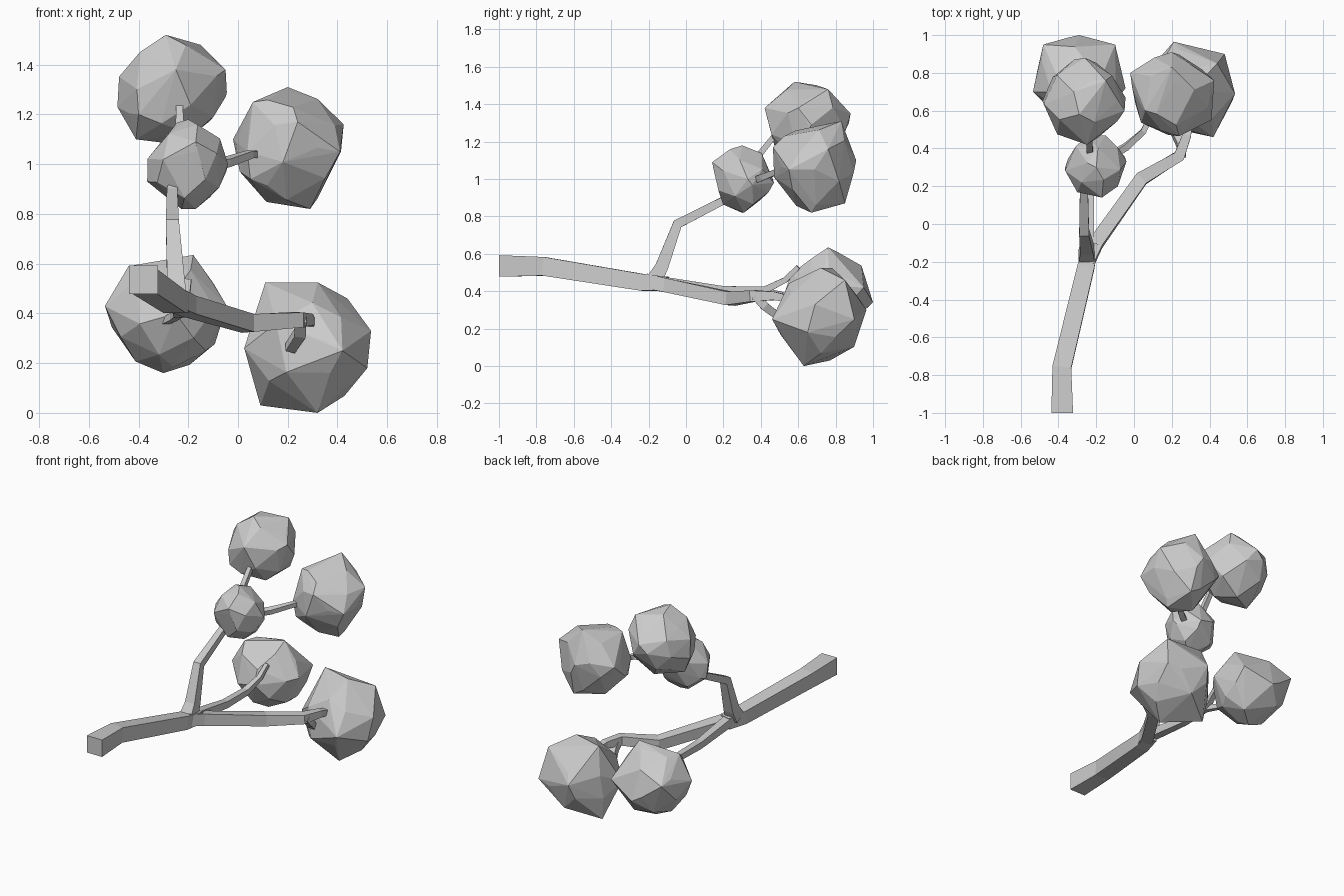
import bpy, bmesh, math, random
from mathutils import Vector

X = Vector((1, 0, 0))


def finish(name, bm):
    bmesh.ops.recalc_face_normals(bm, faces=bm.faces)
    me = bpy.data.meshes.new(name)
    bm.to_mesh(me)
    bm.free()
    ob = bpy.data.objects.new(name, me)
    bpy.context.collection.objects.link(ob)
    return ob


def branch(name, pts):
    """Tapered four-sided tube; each point is x, y, z, thickness."""
    bm = bmesh.new()
    pos = [Vector(p[:3]) for p in pts]
    rings = []
    for i, p in enumerate(pts):
        t = Vector((0, 0, 0))
        if i > 0:
            t += (pos[i] - pos[i - 1]).normalized()
        if i < len(pts) - 1:
            t += (pos[i + 1] - pos[i]).normalized()
        if i == 0 and abs(p[1] + 1) < 1e-6:
            t = Vector((0, 1, 0))       # square cut end of the trunk
        t.normalize()
        u = (X - t * t.dot(X)).normalized()
        v = t.cross(u)
        h = p[3] / 2
        rings.append([bm.verts.new(pos[i] + u * a * h + v * b * h)
                      for a, b in ((-1, -1), (1, -1), (1, 1), (-1, 1))])
    for a, b in zip(rings, rings[1:]):
        for k in range(4):
            n = (k + 1) % 4
            bm.faces.new((a[k], a[n], b[n], b[k]))
    bm.faces.new(rings[0])
    bm.faces.new(rings[-1])
    return finish(name, bm)


def foliage(name, seed, tips, count=24, fill=0.96):
    """Faceted clump: hull of its outer tips plus scattered filler points."""
    rnd = random.Random(seed)
    lo = [min(t[k] for t in tips) for k in range(3)]
    hi = [max(t[k] for t in tips) for k in range(3)]
    spin = rnd.uniform(0, 6.28)
    bm = bmesh.new()
    for t in tips:
        bm.verts.new(t)
    for i in range(count):
        z = 1 - 2 * (i + 0.5) / count
        r = math.sqrt(1 - z * z)
        a = spin + i * 2.39996
        d = Vector((r * math.cos(a), r * math.sin(a), z))
        d += Vector([rnd.uniform(-0.16, 0.16) for _ in range(3)])
        d = d.normalized() * fill * rnd.uniform(0.97, 1.03)
        bm.verts.new([(lo[k] + hi[k]) / 2 + d[k] * (hi[k] - lo[k]) / 2
                      for k in range(3)])
    bmesh.ops.convex_hull(bm, input=bm.verts)
    loose = [v for v in bm.verts if not v.link_faces]
    bmesh.ops.delete(bm, geom=loose, context='VERTS')
    return finish(name, bm)


# Main trunk and its limbs
branch("trunk", [(-0.38, -1, 0.535, 0.115), (-0.382, -0.76, 0.533, 0.1),
                 (-0.255, -0.23, 0.447, 0.09), (-0.225, -0.1, 0.44, 0.075)])
branch("right_limb", [(-0.25, -0.2, 0.452, 0.08), (-0.2, -0.1, 0.43, 0.075),
                      (0.04, 0.24, 0.36, 0.072), (0.24, 0.36, 0.375, 0.06),
                      (0.28, 0.47, 0.375, 0.045), (0.3, 0.6, 0.35, 0.03)])
branch("right_limb_spur", [(0.25, 0.37, 0.38, 0.05), (0.25, 0.42, 0.32, 0.045),
                           (0.21, 0.5, 0.26, 0.04)])
branch("left_limb", [(-0.24, -0.17, 0.455, 0.06), (-0.235, 0.2, 0.405, 0.045),
                     (-0.235, 0.42, 0.405, 0.04), (-0.21, 0.53, 0.46, 0.03),
                     (-0.2, 0.6, 0.53, 0.025)])
branch("left_limb_spur", [(-0.235, 0.4, 0.405, 0.035), (-0.26, 0.5, 0.385, 0.03),
                          (-0.31, 0.6, 0.36, 0.025)])
branch("upright_limb", [(-0.25, -0.17, 0.46, 0.085), (-0.25, -0.13, 0.53, 0.07),
                        (-0.264, -0.045, 0.76, 0.052), (-0.265, 0.2, 0.885, 0.042),
                        (-0.23, 0.32, 0.98, 0.04)])
branch("top_twig", [(-0.22, 0.3, 0.97, 0.04), (-0.235, 0.4, 1.14, 0.032),
                    (-0.235, 0.48, 1.24, 0.028)])
branch("side_twig", [(-0.22, 0.3, 0.97, 0.04), (-0.04, 0.41, 1.01, 0.035),
                     (0.05, 0.49, 1.04, 0.03), (0.1, 0.6, 1.04, 0.028)])

# Leaf clumps, each described by its outermost corners
foliage("top_foliage", 11, [
    (-0.29, 0.58, 1.52), (-0.15, 0.76, 1.48), (-0.045, 0.67, 1.29),
    (-0.41, 0.6, 1.1), (-0.485, 0.65, 1.23), (-0.41, 0.66, 1.42),
    (-0.26, 0.88, 1.35), (-0.25, 0.42, 1.38), (-0.25, 0.7, 1.08),
    (-0.05, 0.6, 1.38), (-0.4, 0.48, 1.2)], 24, 0.97)
foliage("small_foliage", 12, [
    (-0.365, 0.3, 0.93), (-0.04, 0.33, 1.0), (-0.17, 0.14, 1.09),
    (-0.15, 0.47, 0.98), (-0.2, 0.3, 1.18), (-0.17, 0.31, 0.82)], 22, 1.0)
foliage("upper_right_foliage", 13, [
    (0.2, 0.83, 1.31), (0.425, 0.76, 1.16), (0.41, 0.55, 1.05),
    (0.29, 0.67, 0.82), (0.05, 0.55, 0.94), (-0.02, 0.8, 1.1),
    (0.06, 0.6, 1.25), (0.24, 0.465, 1.17), (0.2, 0.91, 1.1), (0.25, 0.85, 0.87)],
    26, 0.98)
foliage("lower_left_foliage", 14, [
    (-0.18, 0.76, 0.635), (-0.045, 0.72, 0.43), (-0.3, 0.75, 0.16),
    (-0.535, 0.7, 0.43), (-0.48, 0.95, 0.47), (-0.29, 1.0, 0.34),
    (-0.1, 0.95, 0.42), (-0.44, 0.7, 0.59), (-0.13, 0.7, 0.25), (-0.25, 0.53, 0.4)])
foliage("lower_right_foliage", 15, [
    (0.11, 0.78, 0.525), (0.32, 0.72, 0.525), (0.44, 0.85, 0.46),
    (0.535, 0.69, 0.33), (0.52, 0.65, 0.18), (0.32, 0.63, 0.0),
    (0.09, 0.77, 0.03), (0.025, 0.65, 0.26), (0.42, 0.46, 0.25),
    (0.21, 0.965, 0.3), (0.48, 0.9, 0.25)], 24, 0.93)
